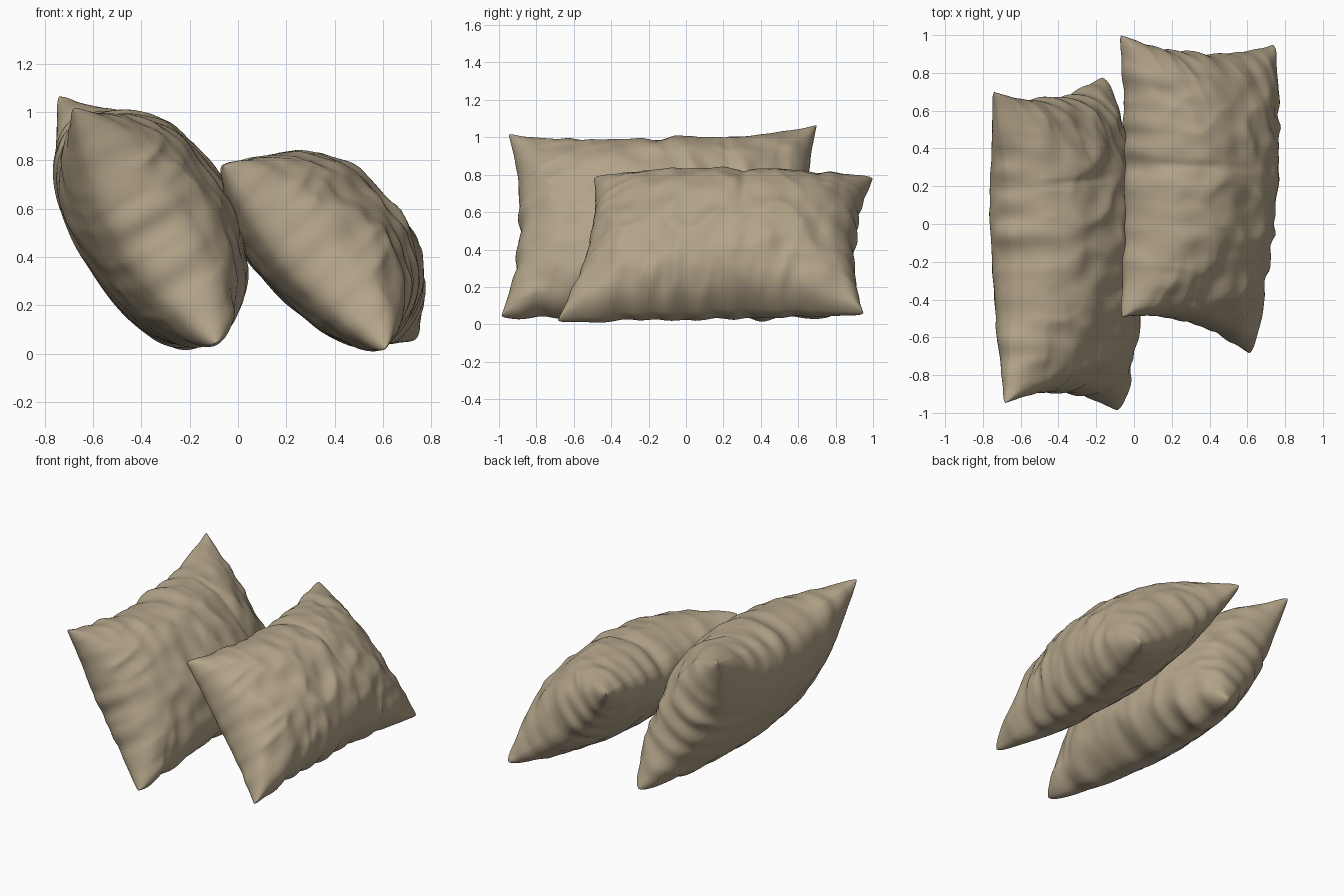
import bpy, bmesh, math
from mathutils import Vector, noise

if "Cube" in bpy.data.objects:
    bpy.data.objects.remove(bpy.data.objects["Cube"])

fabric = bpy.data.materials.new("tan_fabric")
fabric.diffuse_color = (0.45, 0.37, 0.25, 1)
fabric.use_nodes = True
fabric.node_tree.nodes["Principled BSDF"].inputs["Base Color"].default_value = fabric.diffuse_color

NU, NV = 100, 140   # grid across the slope / along the length


def fold(a, b, seed):
    """Ridged cloth folds: quick change along a, slow change along b."""
    n = noise.noise(Vector((a, b, seed)))
    fade = 0.6 + 0.9 * noise.noise(Vector((a * 0.4 + 7, b * 1.5, seed + 40)))
    return (0.8 - 2.6 * abs(n)) * fade


def pillow(name, corners, up, down, pinch, power, seed, band):
    """corners: top front, top back, bottom front, bottom back.
    pinch and power: seam pull and edge fullness at (top, bottom)."""
    tf, tb, bf, bk = [Vector(c) for c in corners]
    normal = (tb - tf + bk - bf).cross(tf - bf + tb - bk).normalized()
    if normal.z < 0:
        normal.negate()
    bm = bmesh.new()

    def point(i, j, side):
        u = math.sin(math.pi / 2 * (2 * i / NU - 1))
        v = math.sin(math.pi / 2 * (2 * j / NV - 1))
        eu, ev = max(0, 1 - u * u), max(0, 1 - v * v)
        # seams pull inward between the corners, with small scallops
        end = 0 if u < 0 else 1
        pu = u * (1 - u * u * (pinch[end] * ev ** 0.85
                  + 0.09 * ev * noise.noise(Vector((v * 6, u, seed)))))
        pv = v * (1 - v * v * (0.105 * eu ** 0.85
                  + 0.04 * eu * noise.noise(Vector((u * 5, v, seed + 9)))))
        # slightly rounded corner tips
        tip = 0.03 * (u * v) ** 20
        pu, pv = pu * (1 - tip), pv * (1 - tip * 0.5)
        a, b = (pu + 1) / 2, (pv + 1) / 2
        p = tf.lerp(tb, b).lerp(bf.lerp(bk, b), a)
        # stuffing thickness, with a little body at the seams
        full = (eu ** power[end]) * (ev ** 0.46)
        h = (up if side > 0 else down) * full
        h += 0.018 * (1 - max(abs(u), abs(v)) ** 30) * (1 - full)
        # gathers radiating from the seams, plus broad soft dents
        s = seed + side * 3.3
        wu = u * u * ev
        wv = v * v * eu
        w = 0.036 * wu * fold(v * 7 + u * 0.8, u * 1.2, s)
        w += 0.036 * wv * fold(u * 5 + v * 0.8, v * 1.2, s + 5)
        w += 0.024 * fold(u * 1.8 + v * 2, v * 3.2 - u * 1.4, s + 11) * eu * ev
        w += 0.018 * noise.noise(Vector((u * 4, v * 7, s + 17)))
        # one long crease across the upper face
        if side > 0:
            w -= 0.015 * math.exp(-((v - band - 0.05 * u) / 0.025) ** 2) * max(0, 0.4 - u)
        w *= min(1, full * 2.2) * (1 if side > 0 else 0.4)
        return p + normal * side * max(0, h + w)

    # two sheets sharing their seam vertices
    rim = {}
    for side in (1, -1):
        grid = []
        for i in range(NU + 1):
            row = []
            for j in range(NV + 1):
                if i in (0, NU) or j in (0, NV):
                    if (i, j) not in rim:
                        rim[i, j] = bm.verts.new(point(i, j, 1))
                    row.append(rim[i, j])
                else:
                    row.append(bm.verts.new(point(i, j, side)))
            grid.append(row)
        for i in range(NU):
            for j in range(NV):
                bm.faces.new((grid[i][j], grid[i + 1][j],
                              grid[i + 1][j + 1], grid[i][j + 1]))
    bmesh.ops.recalc_face_normals(bm, faces=bm.faces)
    for f in bm.faces:
        f.smooth = True
    mesh = bpy.data.meshes.new(name)
    bm.to_mesh(mesh)
    bm.free()
    mesh.materials.append(fabric)
    ob = bpy.data.objects.new(name, mesh)
    bpy.context.collection.objects.link(ob)
    return ob


# rear pillow, leaning back
pillow("rear_pillow",
       [(-0.69, -0.96, 1.03), (-0.75, 0.71, 1.08),
        (-0.08, -1.00, 0.03), (-0.16, 0.79, 0.03)],
       0.385, 0.265, (0.23, 0.07), (0.72, 0.46), 2.0, 0.42)
# front pillow, resting against the rear one
pillow("front_pillow",
       [(-0.07, -0.50, 0.79), (-0.08, 1.01, 0.79),
        (0.62, -0.70, 0.01), (0.75, 0.96, 0.05)],
       0.385, 0.215, (0.17, 0.12), (0.60, 0.52), 31.0, 0.15)
